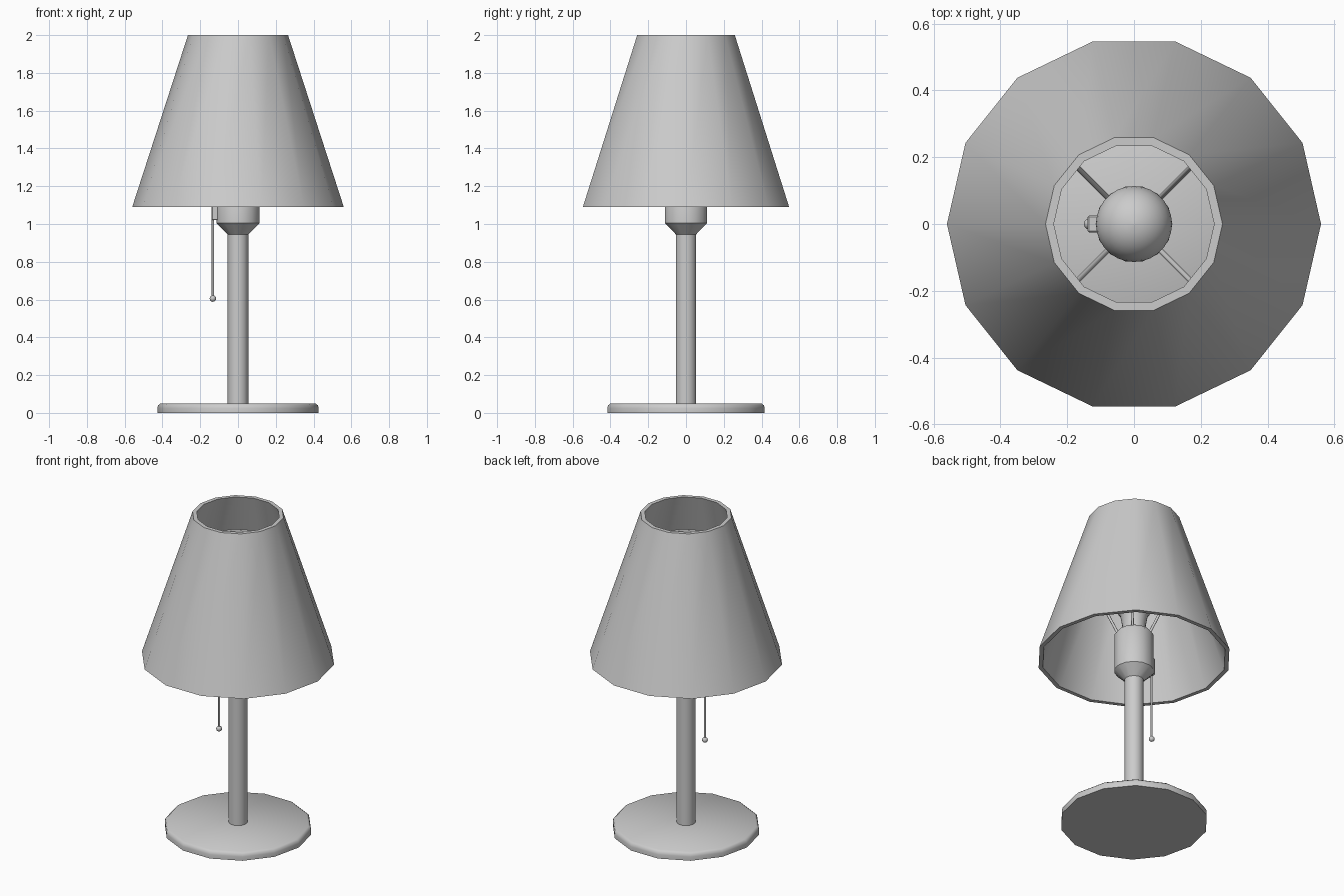
import bpy, bmesh, math
from mathutils import Vector

if "Cube" in bpy.data.objects:
    bpy.data.objects.remove(bpy.data.objects["Cube"])

SIDES = 14


def finish(name, bm, angle=40):
    bmesh.ops.recalc_face_normals(bm, faces=bm.faces)
    me = bpy.data.meshes.new(name)
    bm.to_mesh(me)
    bm.free()
    ob = bpy.data.objects.new(name, me)
    bpy.context.collection.objects.link(ob)
    bpy.ops.object.select_all(action='DESELECT')
    ob.select_set(True)
    bpy.context.view_layer.objects.active = ob
    bpy.ops.object.shade_smooth_by_angle(angle=math.radians(angle))
    return ob


def lathe(name, profile, closed=False, sides=SIDES, centre=(0, 0)):
    """Spin (radius, z) points round a vertical axis; open profiles get capped."""
    bm = bmesh.new()
    rings = []
    for r, z in profile:
        rings.append([bm.verts.new((centre[0] + r * math.cos(2 * math.pi * i / sides),
                                    centre[1] + r * math.sin(2 * math.pi * i / sides), z))
                      for i in range(sides)])
    pairs = list(zip(rings, rings[1:]))
    if closed:
        pairs.append((rings[-1], rings[0]))
    for a, b in pairs:
        for i in range(sides):
            j = (i + 1) % sides
            bm.faces.new((a[i], a[j], b[j], b[i]))
    if not closed:
        bm.faces.new(rings[0])
        bm.faces.new(rings[-1])
    return finish(name, bm)


def rod(name, p, q, radius, sides=8):
    p, q = Vector(p), Vector(q)
    bm = bmesh.new()
    bmesh.ops.create_cone(bm, cap_ends=True, segments=sides, radius1=radius,
                          radius2=radius, depth=(q - p).length)
    bm.transform((q - p).to_track_quat('Z', 'Y').to_matrix().to_4x4())
    bmesh.ops.translate(bm, verts=bm.verts, vec=(p + q) / 2)
    return finish(name, bm, 50)


# Base disc, pole and lamp socket
lathe("base", [(0.427, 0), (0.427, 0.025), (0.423, 0.04), (0.41, 0.05)])
lathe("pole", [(0.055, 0.045), (0.055, 0.96)])
lathe("socket", [(0.055, 0.945), (0.115, 1.005), (0.115, 1.235), (0.095, 1.26)])

# Bulb: neck running into a sphere
bulb_r, bulb_z = 0.114, 1.46
profile = [(0.065, 1.25), (0.068, 1.31)]
for k in range(12):
    a = math.radians(-45 + k * 12.2)
    profile.append((bulb_r * math.cos(a), bulb_z + bulb_r * math.sin(a)))
profile.append((0.001, bulb_z + bulb_r))
lathe("bulb", profile, sides=28)

# Hollow tapered shade
lathe("shade", [(0.56, 1.09), (0.265, 2.0), (0.24, 2.0), (0.535, 1.09)], closed=True)

# Ring inside the shade and the four spokes carrying it
ring_z, ring_r = 1.745, 0.315
lathe("shade_ring", [(ring_r + 0.014 * math.cos(k * math.pi / 4),
                      ring_z + 0.014 * math.sin(k * math.pi / 4)) for k in range(8)],
      closed=True)
for i in range(4):
    a = math.radians(45 + 90 * i)
    c, s = math.cos(a), math.sin(a)
    rod(f"spoke_{i + 1}", (0.085 * c, 0.085 * s, 1.245),
        (ring_r * c, ring_r * s, ring_z), 0.008)

# Switch housing with pull cord and ball
bm = bmesh.new()
bmesh.ops.create_cube(bm, size=1)
bmesh.ops.scale(bm, verts=bm.verts, vec=(0.035, 0.052, 0.11))
bmesh.ops.translate(bm, verts=bm.verts, vec=(-0.1215, 0, 1.075))
bmesh.ops.bevel(bm, geom=bm.edges[:], offset=0.005, segments=1, affect='EDGES')
finish("switch", bm, 30)
rod("pull_cord", (-0.133, 0, 0.61), (-0.133, 0, 1.09), 0.006)
bm = bmesh.new()
bmesh.ops.create_uvsphere(bm, u_segments=12, v_segments=8, radius=0.017)
bmesh.ops.translate(bm, verts=bm.verts, vec=(-0.133, 0, 0.605))
finish("pull_ball", bm, 60)
